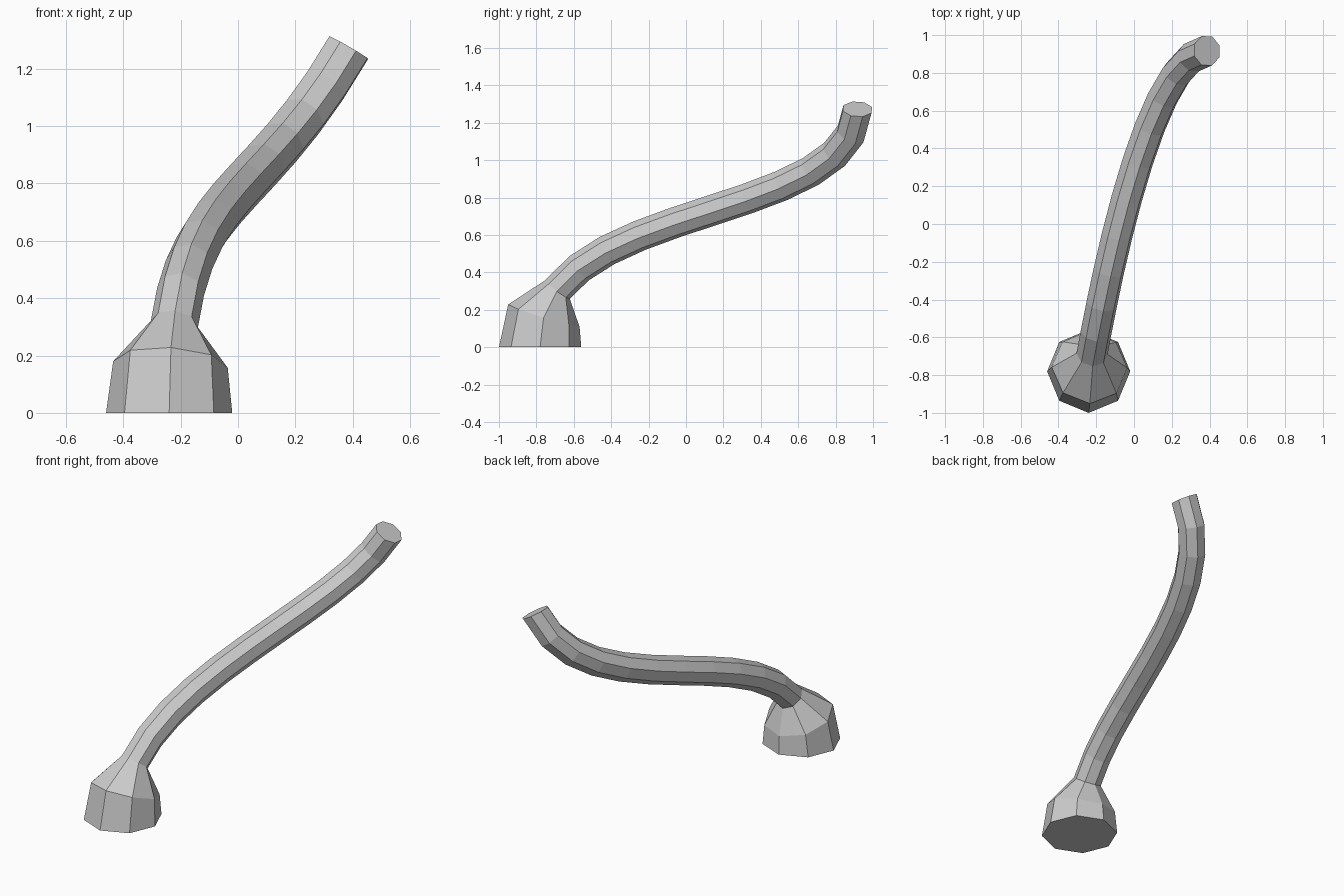
import bpy, bmesh, math
from mathutils import Vector, Quaternion

if "Cube" in bpy.data.objects:
    bpy.data.objects.remove(bpy.data.objects["Cube"])

SIDES, STEPS = 8, 13
# centre line of the stalk as one cubic bezier
P = [Vector(p) for p in ((-.24, -.78, 0), (-.24, -.82, .80), (.02, .88, .64), (.386, .917, 1.273))]
END_TWIST = math.radians(0)


def point(t):
    u = 1 - t
    return P[0]*u**3 + P[1]*3*t*u*u + P[2]*3*t*t*u + P[3]*t**3


def tangent(t):
    u = 1 - t
    return ((P[1]-P[0])*u*u + (P[2]-P[1])*2*t*u + (P[3]-P[2])*t*t).normalized()


def radius(i):
    return (.22, .20)[i] if i < 2 else .083


bm = bmesh.new()
rings = []
direction, frame = Vector((0, 0, 1)), Quaternion()
for i in range(STEPS + 1):
    t = i / STEPS
    # the foot stays flat on the floor, the other rings follow the path
    new = tangent(t) if i else Vector((0, 0, 1))
    frame = direction.rotation_difference(new) @ frame
    direction = new
    ring = []
    for k in range(SIDES):
        a = k * math.tau / SIDES + END_TWIST * t
        ring.append(bm.verts.new(point(t) + frame @ Vector((math.cos(a), math.sin(a), 0)) * radius(i)))
    rings.append(ring)

# side faces and end caps
for a, b in zip(rings, rings[1:]):
    for k in range(SIDES):
        n = (k + 1) % SIDES
        bm.faces.new((a[k], a[n], b[n], b[k]))
bm.faces.new(rings[0][::-1])
bm.faces.new(rings[-1])

mesh = bpy.data.meshes.new("curved_stalk")
bm.to_mesh(mesh)
bm.free()
bpy.context.collection.objects.link(bpy.data.objects.new("curved_stalk", mesh))
